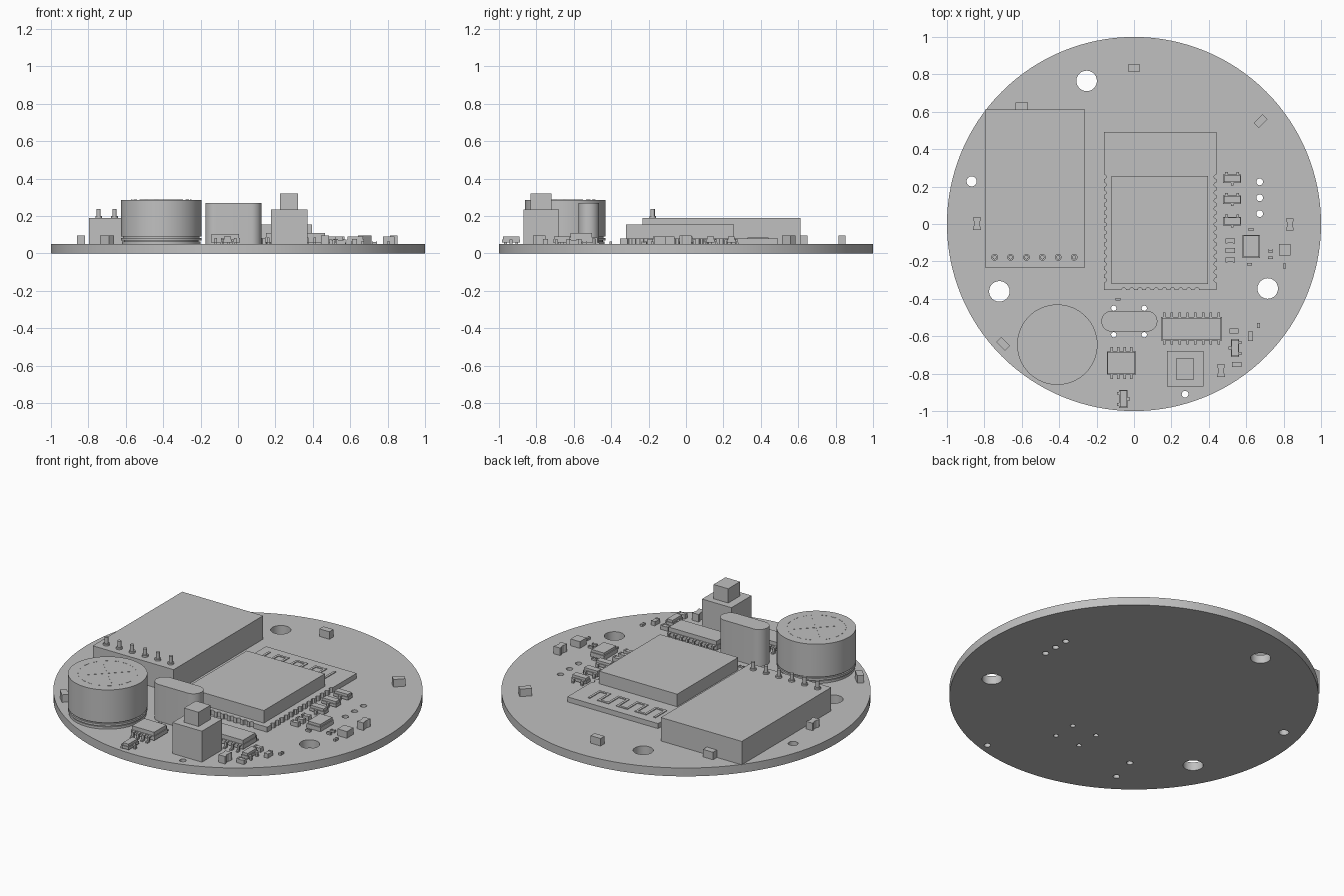
import bpy, bmesh, math
from mathutils import Matrix, Vector

if "Cube" in bpy.data.objects:
    bpy.data.objects.remove(bpy.data.objects["Cube"])

T = 0.05  # top of the circuit board
grey = bpy.data.materials.new("light grey")
grey.diffuse_color = (0.53, 0.53, 0.53, 1)
grey.use_nodes = True
grey.node_tree.nodes["Principled BSDF"].inputs["Base Color"].default_value = grey.diffuse_color


def prism(bm, pts, z0, z1, at=(0, 0), rot=0):
    """Extrude a flat outline from z0 to z1, turned and placed in plan."""
    m = Matrix.Translation((at[0], at[1], 0)) @ Matrix.Rotation(math.radians(rot), 4, 'Z')
    low = [bm.verts.new(m @ Vector((x, y, z0))) for x, y in pts]
    top = [bm.verts.new(m @ Vector((x, y, z1))) for x, y in pts]
    n = len(pts)
    bm.faces.new(low[::-1])
    bm.faces.new(top)
    for i in range(n):
        j = (i + 1) % n
        bm.faces.new((low[i], low[j], top[j], top[i]))


def box(bm, x, y, w, d, z0, z1, rot=0, at=(0, 0)):
    a, b = w / 2, d / 2
    c = Matrix.Rotation(math.radians(rot), 2) @ Vector((x, y))
    prism(bm, [(-a, -b), (a, -b), (a, b), (-a, b)], z0, z1, (at[0] + c.x, at[1] + c.y), rot)


def disc(bm, x, y, r, z0, z1, n=24):
    prism(bm, [(r * math.cos(2 * math.pi * i / n), r * math.sin(2 * math.pi * i / n))
               for i in range(n)], z0, z1, (x, y))


def finish(name, bm, smooth=False):
    bmesh.ops.recalc_face_normals(bm, faces=bm.faces)
    me = bpy.data.meshes.new(name)
    bm.to_mesh(me)
    bm.free()
    me.materials.append(grey)
    ob = bpy.data.objects.new(name, me)
    bpy.context.collection.objects.link(ob)
    if smooth:
        bpy.ops.object.select_all(action='DESELECT')
        ob.select_set(True)
        bpy.context.view_layer.objects.active = ob
        bpy.ops.object.shade_smooth_by_angle(angle=math.radians(30))
    return ob


def cut(ob, cutter):
    mod = ob.modifiers.new("holes", 'BOOLEAN')
    mod.operation, mod.solver, mod.object = 'DIFFERENCE', 'EXACT', cutter
    bpy.ops.object.select_all(action='DESELECT')
    ob.select_set(True)
    bpy.context.view_layer.objects.active = ob
    bpy.ops.object.modifier_apply(modifier=mod.name)
    bpy.data.objects.remove(cutter)
    bpy.ops.object.shade_smooth_by_angle(angle=math.radians(30))


# round circuit board with mounting, wire and pin holes
bm = bmesh.new()
disc(bm, 0, 0, 1, 0, T, 128)
board = finish("circuit_board", bm)
holes = [(-0.253, 0.765, 0.055), (-0.72, -0.36, 0.055), (0.715, -0.345, 0.055),
         (-0.868, 0.228, 0.027), (0.273, -0.91, 0.018), (-0.44, -0.56, 0.018), (-0.48, -0.72, 0.018)]
holes += [(0.672, y, 0.018) for y in (0.055, 0.14, 0.225)]
holes += [(x, y, 0.014) for x in (-0.108, 0.055) for y in (-0.45, -0.592)]
bm = bmesh.new()
for x, y, r in holes:
    disc(bm, x, y, r, -0.1, 0.2)
cut(board, finish("hole_cutter", bm))

# large sensor module with a row of pins
bm = bmesh.new()
box(bm, -0.53, 0.19, 0.535, 0.845, T, 0.19)
finish("sensor_module", bm)
bm = bmesh.new()
for i in range(6):
    x = -0.745 + 0.085 * i
    disc(bm, x, -0.178, 0.018, 0.19, 0.2, 16)
    disc(bm, x, -0.178, 0.011, 0.0, 0.237, 16)
finish("module_pins", bm, True)

# radio module board with scalloped edges
bm = bmesh.new()
box(bm, 0.14, 0.07, 0.6, 0.845, T, 0.08)
radio = finish("radio_board", bm)
bm = bmesh.new()
for i in range(14):
    for x in (-0.16, 0.44):
        disc(bm, x, -0.3 + 0.0425 * i, 0.012, 0, 0.2, 12)
for i in range(10):
    disc(bm, -0.055 + 0.0435 * i, -0.3525, 0.012, 0, 0.2, 12)
cut(radio, finish("scallop_cutter", bm))
bm = bmesh.new()
box(bm, 0.137, -0.032, 0.516, 0.576, 0.08, 0.155)
finish("radio_shield", bm)

# zigzag antenna plate
bm = bmesh.new()
for i in range(8):
    x = -0.1 + 0.062 * i
    box(bm, x, 0.385, 0.014, 0.11, 0.08, 0.084)
    if i < 7:
        box(bm, x + 0.031, 0.433 if i % 2 else 0.337, 0.048, 0.014, 0.08, 0.084)
finish("antenna", bm)

# round buzzer: stacked rings with scored cap
bm = bmesh.new()
for r, z0, z1 in ((0.21, T, 0.064), (0.2, 0.064, 0.07), (0.215, 0.07, 0.083),
                  (0.205, 0.083, 0.09), (0.215, 0.09, 0.287)):
    disc(bm, -0.41, -0.645, r, z0, z1, 64)
finish("buzzer", bm, True)
bm = bmesh.new()
for a in (45, 135):
    box(bm, 0, 0, 0.25, 0.005, 0.287, 0.288, a, (-0.41, -0.645))
for a in range(0, 360, 20):
    box(bm, 0, 0.16, 0.032, 0.004, 0.287, 0.288, a, (-0.41, -0.645))
finish("buzzer_score_lines", bm)

# oblong crystal can
bm = bmesh.new()
pts = []
for side, start in ((0.095, -90), (-0.095, 90)):
    for i in range(17):
        a = math.radians(start + 180 * i / 16)
        pts.append((side + 0.055 * math.cos(a), 0.055 * math.sin(a)))
prism(bm, pts, T, 0.27, (-0.025, -0.52))
finish("crystal_can", bm, True)

# push button
bm = bmesh.new()
box(bm, 0.273, -0.775, 0.195, 0.19, T, 0.235)
finish("button_body", bm)
bm = bmesh.new()
box(bm, 0.273, -0.775, 0.097, 0.112, 0.235, 0.32)
finish("button_plunger", bm)


def lead(bm, x, y, w, out, h, rot, at):
    """Gull-wing leg: foot, riser and shoulder, reaching out along +y."""
    box(bm, x, y + out * 0.75, w, out * 0.5, T, T + 0.008, rot, at)
    box(bm, x, y + out * 0.5, w, 0.01, T, T + h, rot, at)
    box(bm, x, y + out * 0.23, w, out * 0.56, T + h - 0.008, T + h, rot, at)


def chip(name, at, w, d, top, xs_up, xs_down, lw, out, rot=0):
    bm = bmesh.new()
    mid = (T + 0.01 + top) / 2
    box(bm, 0, 0, w, d, T + 0.008, mid, rot, at)
    box(bm, 0, 0, w - 0.008, d - 0.008, mid, top, rot, at)
    for x in xs_up:
        lead(bm, x, d / 2, lw, out, mid - T, rot, at)
    for x in xs_down:
        lead(bm, -x, d / 2, lw, out, mid - T, rot + 180, at)
    finish(name, bm)


# legged chips and three-legged transistors
row8 = [-0.146 + 0.0417 * i for i in range(8)]
row4 = [-0.052 + 0.0345 * i for i in range(4)]
chip("wide_chip", (0.307, -0.56), 0.325, 0.125, 0.11, row8, row8, 0.013, 0.036)
chip("small_chip", (-0.067, -0.743), 0.155, 0.125, 0.105, row4, row4, 0.014, 0.036)
for i, (x, y, rot) in enumerate(((0.525, 0.242, 0), (0.525, 0.13, 0), (0.525, 0.015, 0),
                                 (0.54, -0.663, 90), (-0.057, -0.935, -90))):
    chip("transistor_%d" % (i + 1), (x, y), 0.096, 0.045, 0.09,
         (0,) if i > 2 else (-0.03, 0.03), (-0.03, 0.03) if i > 2 else (0,), 0.015, 0.015, rot)

# square leadless sensor chip
bm = bmesh.new()
box(bm, 0.627, -0.12, 0.092, 0.125, T, 0.075)
box(bm, 0.627, -0.12, 0.082, 0.115, 0.075, 0.09)
finish("sensor_chip", bm)

# lamps round the rim: plain blocks and waisted blocks
bm = bmesh.new()
for x, y, rot in ((0, 0.835, 0), (-0.6, 0.63, 0), (0.678, 0.55, 45), (-0.7, -0.64, -45)):
    box(bm, 0, 0, 0.066, 0.038, T, 0.095, rot, (x, y))
box(bm, 0.807, -0.138, 0.062, 0.062, T, 0.09)
finish("block_lamps", bm)
bm = bmesh.new()
waist = [(-0.021, -0.033), (0.021, -0.033), (0.021, -0.02), (0.016, -0.012), (0.016, 0.012), (0.021, 0.02)]
waist += [(-x, -y) for x, y in waist]
order = waist[:6] + waist[6:8] + waist[8:]
order = order[:6] + [(0.021, 0.033), (-0.021, 0.033)] + [(-x, y) for x, y in waist[5:1:-1]]
for x, y in ((-0.84, 0.002), (0.833, -0.003), (0.465, -0.785)):
    prism(bm, order, T, 0.095, (x, y))
finish("waisted_lamps", bm)

# small resistors and capacitors with raised end caps
bm = bmesh.new()
big = [(0.515, -0.09, 0), (0.515, -0.142, 0), (0.515, -0.192, 0), (0.535, -0.572, 0),
       (0.55, -0.752, 0), (0.622, -0.6, 90)]
small = [(0.625, -0.03, 0), (0.617, -0.215, 0), (0.73, -0.145, 0), (0.73, -0.18, 0),
         (0.805, -0.225, 90), (0.665, -0.542, 90), (-0.085, -0.402, 0)]
for group, s, h in ((big, 0.05, 0.026), (small, 0.028, 0.014)):
    for x, y, rot in group:
        box(bm, 0, 0, s * 0.6, s * 0.5, T, T + h - 0.003, rot, (x, y))
        for e in (-1, 1):
            box(bm, e * s * 0.4, 0, s * 0.2, s * 0.53, T, T + h, rot, (x, y))
finish("resistors", bm)
